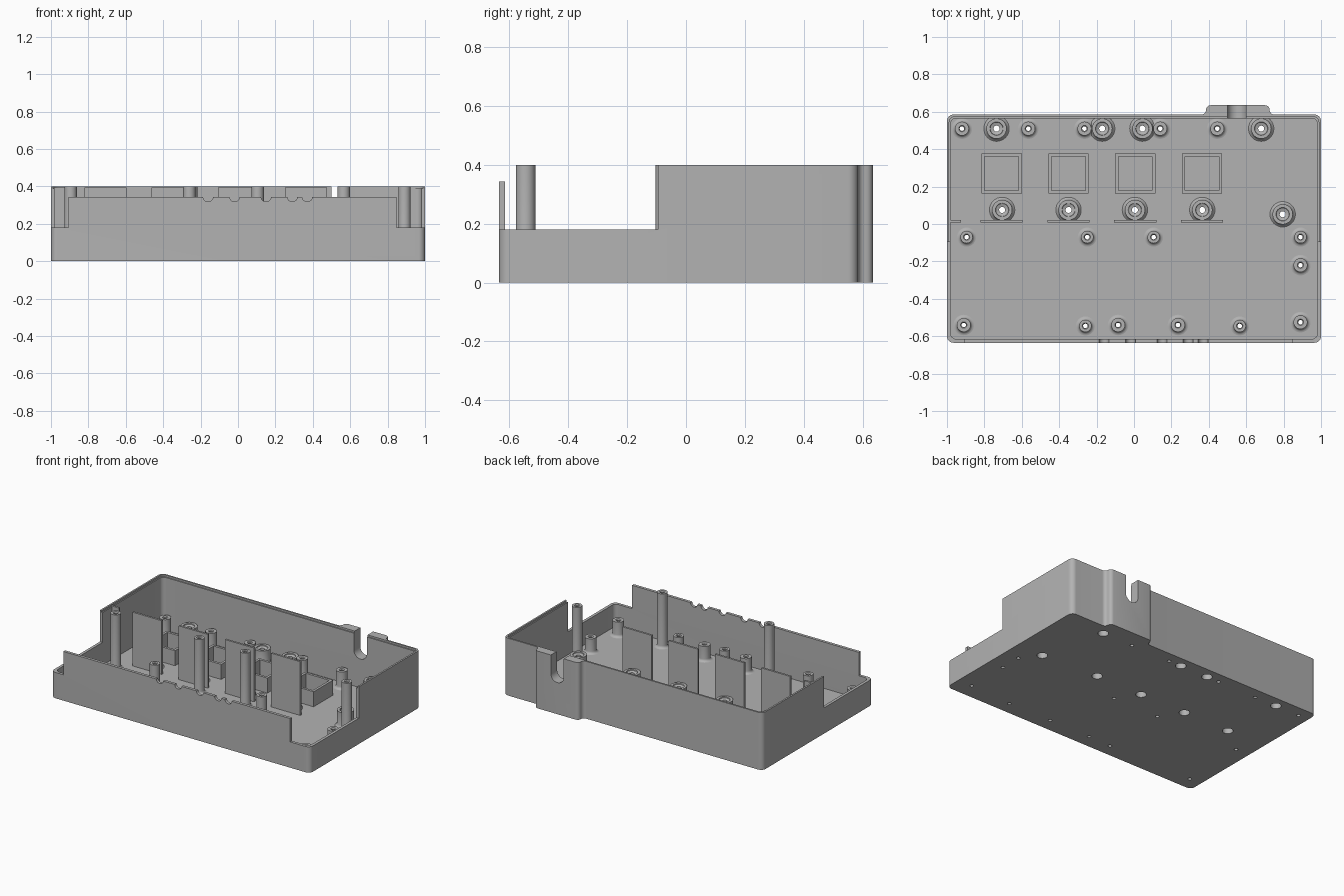
import bpy, bmesh, math

if "Cube" in bpy.data.objects:
    bpy.data.objects.remove(bpy.data.objects["Cube"])

grey = bpy.data.materials.new("light_grey_plastic")
grey.diffuse_color = (0.45, 0.45, 0.45, 1)
grey.use_nodes = True
grey.node_tree.nodes["Principled BSDF"].inputs["Base Color"].default_value = grey.diffuse_color


def finish(name, bm):
    bmesh.ops.recalc_face_normals(bm, faces=bm.faces)
    me = bpy.data.meshes.new(name)
    bm.to_mesh(me)
    bm.free()
    ob = bpy.data.objects.new(name, me)
    bpy.context.collection.objects.link(ob)
    me.materials.append(grey)
    return ob


def prism(bm, pts, z0, z1):
    """Extrude an xy outline between two heights."""
    lo = [bm.verts.new((x, y, z0)) for x, y in pts]
    hi = [bm.verts.new((x, y, z1)) for x, y in pts]
    bm.faces.new(lo[::-1])
    bm.faces.new(hi)
    for i in range(len(pts)):
        j = (i + 1) % len(pts)
        bm.faces.new((lo[i], lo[j], hi[j], hi[i]))


def rect(x0, x1, y0, y1):
    return [(x0, y0), (x1, y0), (x1, y1), (x0, y1)]


def arc(cx, cy, r, a0, a1, n=8):
    return [(cx + r * math.cos(math.radians(a0 + (a1 - a0) * i / n)),
             cy + r * math.sin(math.radians(a0 + (a1 - a0) * i / n))) for i in range(n + 1)]


def rounded(x0, x1, y0, y1, r, extra=()):
    return (arc(x0 + r, y0 + r, r, 180, 270) + arc(x1 - r, y0 + r, r, 270, 360)
            + arc(x1 - r, y1 - r, r, 0, 90) + list(extra) + arc(x0 + r, y1 - r, r, 90, 180))


def slot(bm, x, z, r, y0, y1, top):
    """U-shaped opening running along y."""
    pts = [(x + r, top)] + arc(x, z, r, 0, -180, 12) + [(x - r, top)]
    a = [bm.verts.new((px, y0, pz)) for px, pz in pts]
    b = [bm.verts.new((px, y1, pz)) for px, pz in pts]
    bm.faces.new(a)
    bm.faces.new(b[::-1])
    for i in range(len(pts)):
        j = (i + 1) % len(pts)
        bm.faces.new((a[i], b[i], b[j], a[j]))


def cut(ob, bm, name):
    cutter = finish(name, bm)
    cutter.hide_render = True
    cutter.hide_viewport = False
    mod = ob.modifiers.new(name, "BOOLEAN")
    mod.operation, mod.solver, mod.object = "DIFFERENCE", "EXACT", cutter
    bpy.context.view_layer.objects.active = ob
    bpy.ops.object.modifier_apply(modifier=name)
    bpy.data.objects.remove(cutter)


def smooth(ob):
    bpy.ops.object.select_all(action="DESELECT")
    ob.select_set(True)
    bpy.context.view_layer.objects.active = ob
    bpy.ops.object.shade_smooth_by_angle(angle=math.radians(35))


def lathe(name, x, y, prof, n=32):
    bm = bmesh.new()
    rings = [[bm.verts.new((x + r * math.cos(math.tau * k / n), y + r * math.sin(math.tau * k / n), z))
              for k in range(n)] for r, z in prof]
    for i in range(len(rings)):
        a, b = rings[i], rings[(i + 1) % len(rings)]
        for k in range(n):
            m = (k + 1) % n
            bm.faces.new((a[k], a[m], b[m], b[k]))
    smooth(finish(name, bm))


FLOOR = 0.02
H = 0.40

# Post positions: x, y, radius, top height
small = [(x, 0.51, 0.037, 0.14) for x in (-0.92, -0.565, -0.265, 0.14, 0.445)]
small += [(x, -0.07, 0.033, H) for x in (-0.895, -0.25, 0.105, 0.89)]
small += [(x, -0.545, 0.033, H) for x in (-0.26, 0.565)]
small += [(x, -0.54, 0.037, 0.125) for x in (-0.91, -0.085, 0.235)]
small += [(0.89, -0.22, 0.037, 0.125), (0.89, -0.525, 0.037, 0.125)]
large = [(x, 0.51) for x in (-0.735, -0.17, 0.045, 0.68)]
large += [(x, 0.075) for x in (-0.705, -0.35, 0.005, 0.365)] + [(0.795, 0.052)]

# Enclosure shell with the cable bulge on the back wall
bulge = (arc(0.75, 0.61, 0.025, 270, 180, 5) + arc(0.70, 0.61, 0.025, 0, 90, 5)
         + arc(0.41, 0.61, 0.025, 90, 180, 5) + arc(0.36, 0.61, 0.025, 0, -90, 5))
bm = bmesh.new()
prism(bm, rounded(-1, 1, -0.635, 0.585, 0.035, bulge), 0, H)
shell = finish("enclosure_shell", bm)

# Cavity, and the thin lip around the rim
for name, inset, z in (("cavity", 0.02, FLOOR), ("rim_step", 0.012, H - 0.012)):
    bm = bmesh.new()
    prism(bm, rounded(-1 + inset, 1 - inset, -0.635 + inset, 0.585 - inset, 0.03), z, 0.6)
    cut(shell, bm, name)

# Lowered front wall and lower front corners
bm = bmesh.new()
prism(bm, rect(-0.905, 0.848, -0.8, -0.3), 0.343, 0.6)
cut(shell, bm, "front_height")
for name, x0, x1 in (("left_corner", -1.2, -0.905), ("right_corner", 0.848, 1.2)):
    bm = bmesh.new()
    prism(bm, rect(x0, x1, -0.8, -0.095), 0.18, 0.6)
    cut(shell, bm, name)

# Cable slot in the back, and small wire notches in the front wall
bm = bmesh.new()
slot(bm, 0.55, 0.27, 0.05, 0.53, 0.7, 0.6)
for x in (-0.16, -0.018, 0.15, 0.29, 0.37):
    slot(bm, x, 0.345, 0.027, -0.7, -0.58, 0.5)
cut(shell, bm, "slots")

# Screw holes through the floor
bm = bmesh.new()
for x, y, r in [(p[0], p[1], 0.012) for p in small] + [(p[0], p[1], 0.034) for p in large]:
    prism(bm, arc(x, y, r, 0, 348.75, 31), -0.1, FLOOR + 0.03)
cut(shell, bm, "floor_holes")
smooth(shell)

# Slim posts with flared feet
for i, (x, y, r, t) in enumerate(small):
    foot = [(r + 0.018 * (1 - math.sin(a)), FLOOR + 0.018 * (1 - math.cos(a)))
            for a in [math.pi / 2 * (1 - k / 4) for k in range(5)]][::1]
    lathe(f"post_{i + 1}", x, y, [(0.012, 0.005), (0.012, t - 0.006), (0.017, t), (r, t)]
          + [(r, FLOOR + 0.018)] + foot[1:] + [(r + 0.018, 0.005)])

# Wide screw bosses, recessed from below
for i, (x, y) in enumerate(large):
    t, r = 0.13, 0.054
    lathe(f"screw_boss_{i + 1}", x, y, [
        (0.034, 0.005), (0.034, 0.05), (0.016, 0.05), (0.016, t - 0.012), (0.034, t - 0.006),
        (0.036, t), (r, t), (r, 0.04), (r + 0.006, 0.026), (r + 0.014, FLOOR), (r + 0.014, 0.005)])

# Four square button frames with a tall divider in front of each
for i in range(4):
    dx = 0.357 * i
    x0, x1, y0, y1, w = -0.815 + dx, -0.6 + dx, 0.162, 0.377, 0.017
    bm = bmesh.new()
    prism(bm, rect(x0, x1, y0, y0 + w), 0.01, 0.125)
    prism(bm, rect(x0, x1, y1 - w, y1), 0.01, 0.125)
    prism(bm, rect(x0, x0 + w, y0 + w, y1 - w), 0.01, 0.125)
    prism(bm, rect(x1 - w, x1, y0 + w, y1 - w), 0.01, 0.125)
    finish(f"square_frame_{i + 1}", bm)
    bm = bmesh.new()
    prism(bm, rect(x0 - 0.005, x1 + 0.005, 0.007, 0.021), 0.01, 0.395)
    finish(f"divider_{i + 1}", bm)

# Short rib on the left wall
bm = bmesh.new()
prism(bm, rect(-0.985, -0.925, 0.007, 0.021), 0.01, 0.395)
finish("side_rib", bm)
